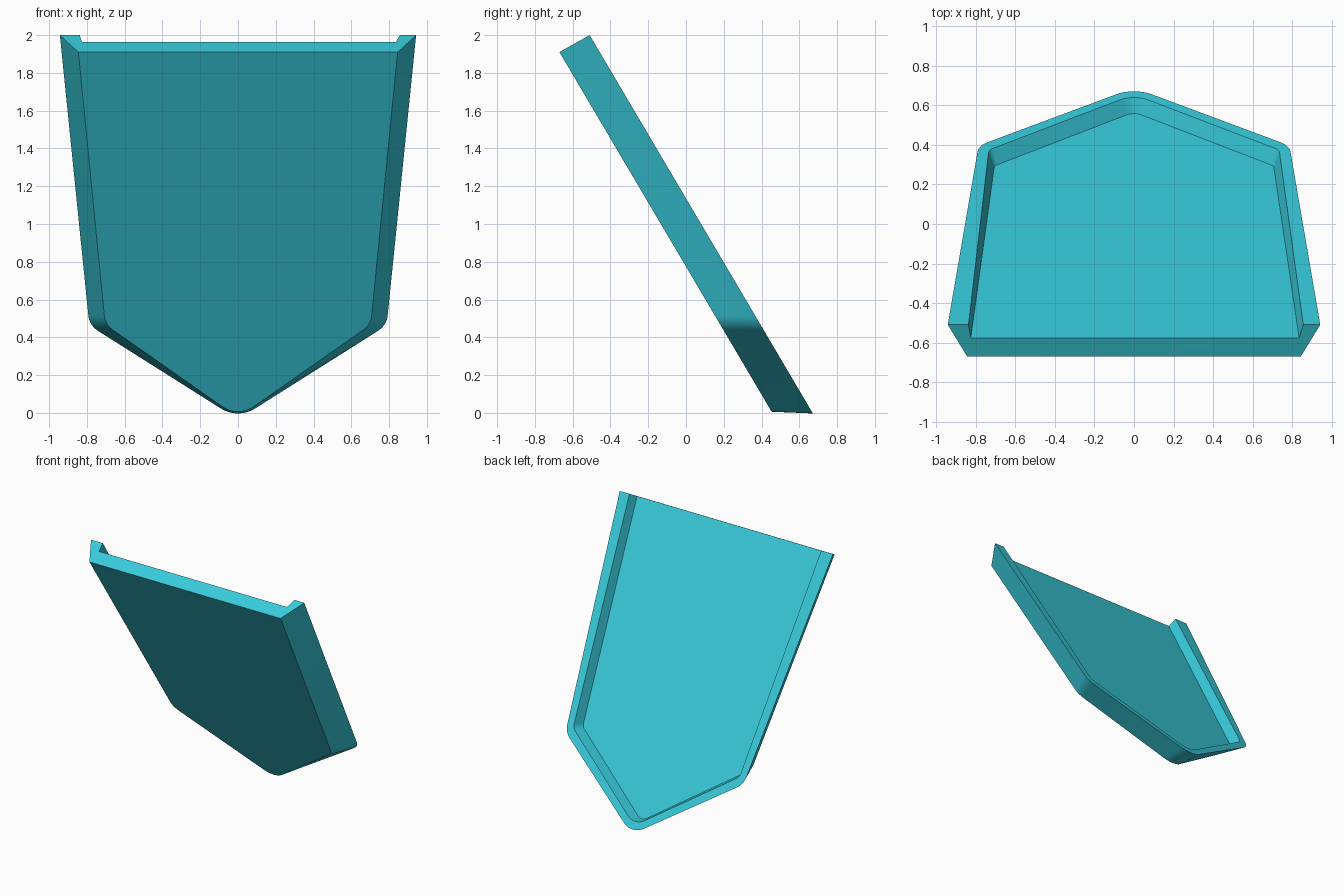
import bpy
import bmesh
from mathutils import Vector

if "Cube" in bpy.data.objects:
    bpy.data.objects.remove(bpy.data.objects["Cube"])

SLOPE = 0.59      # how far the tray leans back per unit of height
STEPS = 8         # segments in each rounded corner


def rounded(prev, corner, nxt, radius):
    """Circular arc that replaces a sharp corner."""
    a, b = (prev - corner).normalized(), (nxt - corner).normalized()
    half_turn = (-a).angle(b) / 2
    tangent = radius * Vector((1, half_turn)).y  # small-angle start value
    cos_half = Vector((1, 0)).dot(Vector((abs((a - b).length) / 2, 0)))
    sin_half = (1 - cos_half ** 2) ** 0.5
    tangent = radius * sin_half / cos_half
    start, end = corner + a * tangent, corner + b * tangent
    arc = []
    for i in range(STEPS + 1):
        t = i / STEPS
        w0, w1, w2 = (1 - t) ** 2, 2 * t * (1 - t) * cos_half, t ** 2
        arc.append((start * w0 + corner * w1 + end * w2) / (w0 + w1 + w2))
    return arc


def outline(top_y, top_z, left, right, side, side_z, tip_z, r_side, r_tip):
    """Open shield outline on a leaning plane, from -x top round to +x top."""
    flat = [(-right, top_z), (-side, side_z), (0, tip_z), (side, side_z), (left, top_z)]
    p = [Vector((x, top_y + (top_z - z) * SLOPE, z)) for x, z in flat]
    loop = [p[0]]
    for i, r in ((1, r_side), (2, r_tip), (3, r_side)):
        loop += rounded(p[i - 1], p[i], p[i + 1], r)
    return loop + [p[4]]


# Outlines: underside, outer rim, inner rim, recessed floor
loops = [
    outline(-0.67, 1.91, 0.845, 0.845, 0.703, 0.467, -0.025, 0.13, 0.125),
    outline(-0.51, 2.0, 0.943, 0.943, 0.787, 0.463, -0.034, 0.13, 0.15),
    outline(-0.51, 2.0, 0.857, 0.838, 0.735, 0.50, 0.024, 0.06, 0.12),
    outline(-0.576, 1.963, 0.836, 0.826, 0.707, 0.488, 0.026, 0.05, 0.06),
]

bm = bmesh.new()
rings = [[bm.verts.new(p) for p in loop] for loop in loops]

# Outer wall, rim and inner wall
for lower, upper in zip(rings, rings[1:]):
    for i in range(len(lower) - 1):
        bm.faces.new((lower[i], lower[i + 1], upper[i + 1], upper[i]))

# Underside, floor and open top end
bm.faces.new(rings[0])
bm.faces.new(rings[3])
under, outer, inner, floor = rings
bm.faces.new((under[0], under[-1], floor[-1], floor[0]))
for k in (0, -1):
    bm.faces.new((under[k], outer[k], inner[k], floor[k]))
bmesh.ops.recalc_face_normals(bm, faces=bm.faces[:])

mesh = bpy.data.meshes.new("shield_tray")
bm.to_mesh(mesh)
bm.free()
tray = bpy.data.objects.new("shield_tray", mesh)
bpy.context.collection.objects.link(tray)

# Turquoise finish
mat = bpy.data.materials.new("turquoise")
mat.use_nodes = True
colour = (0.04, 0.6, 0.71, 1)
mat.diffuse_color = colour
mat.node_tree.nodes["Principled BSDF"].inputs["Base Color"].default_value = colour
mesh.materials.append(mat)

bpy.ops.object.select_all(action="DESELECT")
tray.select_set(True)
bpy.context.view_layer.objects.active = tray
bpy.ops.object.shade_smooth_by_angle(angle=0.5)
